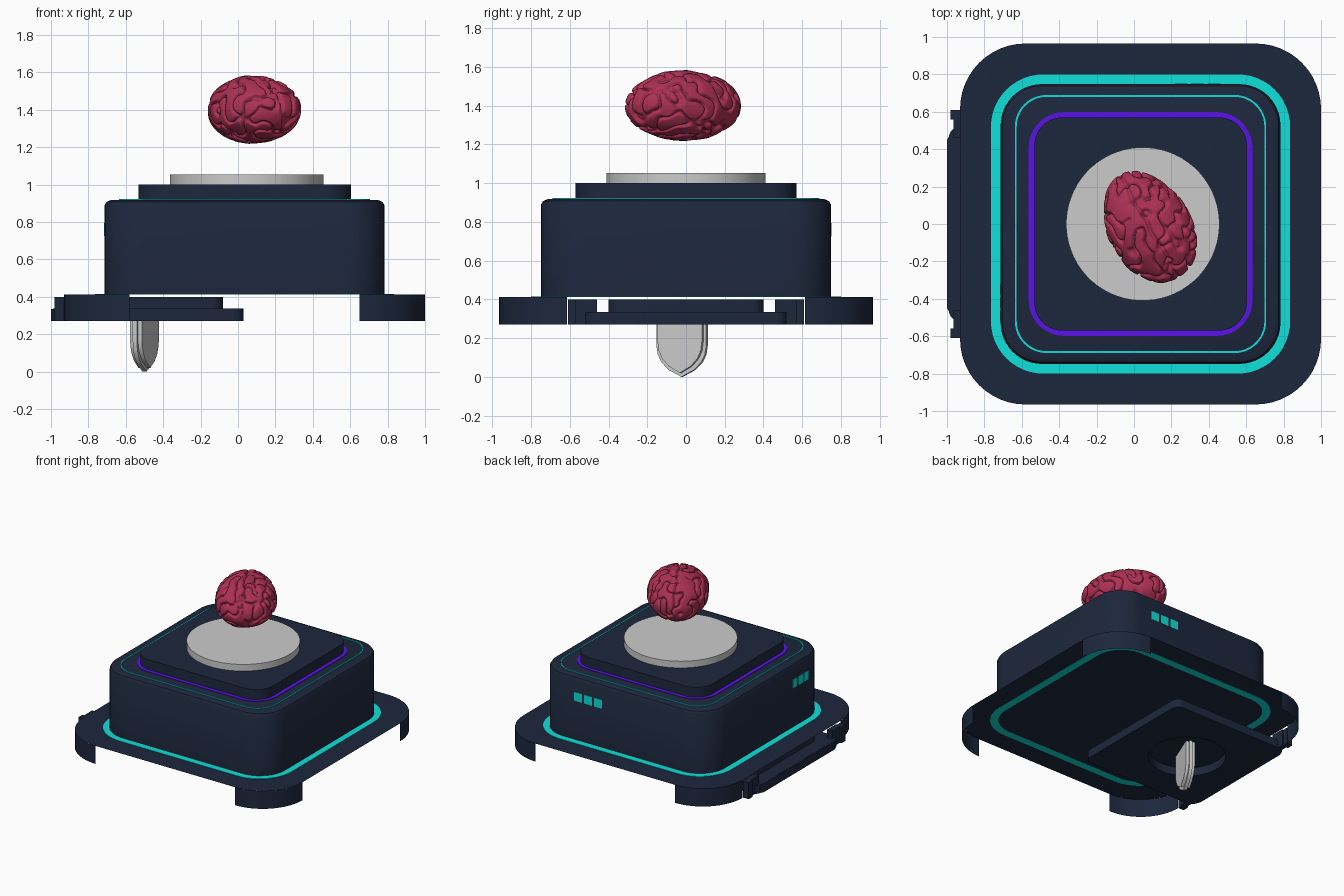
import bpy, bmesh, math
from mathutils import Vector, Matrix, noise

if "Cube" in bpy.data.objects:
    bpy.data.objects.remove(bpy.data.objects["Cube"])


def material(name, rgb):
    m = bpy.data.materials.new(name)
    m.diffuse_color = (*rgb, 1)
    m.use_nodes = True
    m.node_tree.nodes["Principled BSDF"].inputs["Base Color"].default_value = m.diffuse_color
    return m


NAVY = material("navy", (0.012, 0.020, 0.046))
CYAN = material("cyan", (0.005, 0.75, 0.70))
PURPLE = material("purple", (0.10, 0.006, 0.80))
FLESH = material("flesh", (0.42, 0.03, 0.09))


def finish(name, bm, mat=None, angle=35, recalc=True):
    if recalc:
        bmesh.ops.recalc_face_normals(bm, faces=bm.faces)
    me = bpy.data.meshes.new(name)
    bm.to_mesh(me)
    bm.free()
    ob = bpy.data.objects.new(name, me)
    bpy.context.collection.objects.link(ob)
    if mat:
        me.materials.append(mat)
    bpy.ops.object.select_all(action='DESELECT')
    ob.select_set(True)
    bpy.context.view_layer.objects.active = ob
    bpy.ops.object.shade_smooth_by_angle(angle=math.radians(angle))
    return ob


def rounded(cx, cy, hx, hy, r, n=12):
    """Outline of a rounded rectangle."""
    pts = []
    for k, (sx, sy) in enumerate([(1, 1), (-1, 1), (-1, -1), (1, -1)]):
        for i in range(n + 1):
            a = math.pi / 2 * (k + i / n)
            pts.append((cx + sx * (hx - r) + r * math.cos(a),
                        cy + sy * (hy - r) + r * math.sin(a)))
    return pts


def circle(cx, cy, r, n=52):
    return [(cx + r * math.cos((i + .5) / n * math.tau),
             cy + r * math.sin((i + .5) / n * math.tau)) for i in range(n)]


def loft(name, loops, mat=None, closed=False):
    """Stack (outline, z) loops; closed joins last to first, otherwise caps."""
    bm = bmesh.new()
    rows = [[bm.verts.new((x, y, z)) for x, y in pts] for pts, z in loops]
    n = len(rows[0])
    pairs = list(zip(rows, rows[1:])) + ([(rows[-1], rows[0])] if closed else [])
    for a, b in pairs:
        for i in range(n):
            j = (i + 1) % n
            bm.faces.new((a[i], a[j], b[j], b[i]))
    if not closed:
        bm.faces.new(rows[0])
        bm.faces.new(rows[-1])
    return finish(name, bm, mat)


def ring(name, outer, inner, z0, z1, mat):
    return loft(name, [(outer, z0), (outer, z1), (inner, z1), (inner, z0)], mat, True)


def box(bm, x0, x1, y0, y1, z0, z1):
    m = Matrix.Translation(((x0 + x1) / 2, (y0 + y1) / 2, (z0 + z1) / 2))
    bmesh.ops.create_cube(bm, size=1, matrix=m @ Matrix.Diagonal((x1 - x0, y1 - y0, z1 - z0, 1)))


C = 0.035  # x centre of the main housing

# Thin base plate with its glowing inlay
bm = bmesh.new()
bm.faces.new([bm.verts.new((x, y, .413)) for x, y in rounded(C, 0, .965, .965, .35)])
finish("base_plate", bm, NAVY, recalc=False)
ring("base_glow_ring", rounded(C, 0, .80, .80, .28), rounded(C, 0, .74, .74, .22), .411, .416, CYAN)

# Curved corner feet hanging from the plate
for k, (sx, sy) in enumerate([(1, 1), (-1, 1), (-1, -1), (1, -1)]):
    bm = bmesh.new()
    rows = []
    for i in range(17):
        a = math.pi / 2 * (k + i / 16)
        x, y = C + sx * .615 + .35 * math.cos(a), sy * .615 + .35 * math.sin(a)
        rows.append([bm.verts.new((x, y, z)) for z in (.27, .413)])
    for a, b in zip(rows, rows[1:]):
        bm.faces.new((a[0], b[0], b[1], a[1]))
    finish(f"corner_foot_{k + 1}", bm, NAVY, recalc=False)

# Main housing with chamfered top, and stepped platform
loft("housing", [(rounded(C, 0, .748, .748, .22), .412), (rounded(C, 0, .748, .748, .22), .89),
                 (rounded(C, 0, .738, .738, .21), .907), (rounded(C, 0, .715, .715, .19), .917)], NAVY)
ring("housing_glow_line", rounded(C, 0, .672, .69, .17), rounded(C, 0, .662, .68, .16), .91, .923, CYAN)
ring("platform_glow_ring", rounded(C, 0, .598, .598, .19), rounded(C, 0, .565, .565, .16), .91, .921, PURPLE)
step = rounded(C, 0, .568, .57, .15)
loft("platform", [(step, .91), (step, 1.0)], NAVY)

# Round display disc
disc = circle(.047, 0, .41, 64)
loft("display_disc", [(disc, 1.0), (disc, 1.053)])

# Glowing vents on the back and left walls
bm = bmesh.new()
for i in (-1, 0, 1):
    box(bm, .34 + i * .088 - .035, .34 + i * .088 + .035, .74, .751, .725, .795)
finish("back_vents", bm, CYAN)
bm = bmesh.new()
for i in (-1, 0, 1):
    box(bm, C - .751, C - .74, -.42 + i * .07 - .028, -.42 + i * .07 + .028, .725, .795)
finish("left_vents", bm, CYAN)

# Sliding tray under the plate: flange with round opening, and upper cover
ring("tray_flange", rounded(-.48, 0, .51, .52, .06), circle(-.5, 0, .28), .27, .336, NAVY)
cover = rounded(-.48, 0, .40, .40, .06)
loft("tray_cover", [(cover, .335), (cover, .40)], NAVY)

# Tray handle with side clips
bm = bmesh.new()
half = [(-.92, .50), (-.97, .50), (-1.0, .45)]
outline = half + [(x, -y) for x, y in reversed(half)]
lo = bm.faces.new([bm.verts.new((x, y, .27)) for x, y in outline])
ext = bmesh.ops.extrude_face_region(bm, geom=[lo])
bmesh.ops.translate(bm, vec=(0, 0, .065), verts=[v for v in ext["geom"] if isinstance(v, bmesh.types.BMVert)])
for s in (1, -1):
    for x0, x1, y0, y1, z0 in [(-.98, -.93, .56, .61, .27), (-.965, -.92, .46, .57, .27)]:
        box(bm, x0, x1, min(s * y0, s * y1), max(s * y0, s * y1), z0, .40)
finish("tray_handle", bm, NAVY)

# Small shield hanging from the tray, in three layers
right = [(1, .335), (1, .16), (.95, .115), (.8, .075), (.5, .035), (0, 0)]
profile = right + [(-u, z) for u, z in reversed(right[:-1])]
b = math.radians(22)
across, normal = Vector((math.sin(b), math.cos(b), 0)), Vector((math.cos(b), -math.sin(b), 0))
for name, w, lift, d0, d1 in [("shield_back", .123, .02, -.034, -.010),
                              ("shield_rim", .138, 0, -.012, .012),
                              ("shield_front", .123, .02, .010, .034)]:
    bm = bmesh.new()
    origin = Vector((-.5, -.02, 0))
    rows = [[bm.verts.new(origin + across * u * w + normal * d +
                          Vector((0, 0, z if z > .3 else z + lift)))
             for u, z in profile] for d in (d0, d1)]
    for i in range(len(profile)):
        j = (i + 1) % len(profile)
        bm.faces.new((rows[0][i], rows[0][j], rows[1][j], rows[1][i]))
    bm.faces.new(rows[0])
    bm.faces.new(rows[1])
    finish(name, bm)

# Floating brain: flattened egg carved by winding folds and a middle cleft
bm = bmesh.new()
bmesh.ops.create_icosphere(bm, subdivisions=7, radius=1)
for v in bm.verts:
    n = v.co.normalized()
    taper = 1 + .08 * n.x
    p = Vector((n.x * .312, n.y * .218 * taper, n.z * (.18 if n.z > 0 else .172)))
    warp = noise.noise_vector(p * 6) * .022
    f = noise.noise((p + warp) * 12.5 + Vector((3.1, 7.7, 1.3)))
    groove = math.exp(-(f / .11) ** 2)
    cleft = math.exp(-((p.y + .006 * math.sin(p.x * 30)) / .010) ** 2) * max(0, min(1, n.z * 3 + .6))
    v.co = p + n * (.006 - .020 * groove - .016 * cleft + .006 * noise.noise(p * 9))
brain = finish("brain", bm, FLESH, 180)
brain.location = (.08, -.012, 1.397)
brain.rotation_euler = (0, 0, math.radians(-60))
